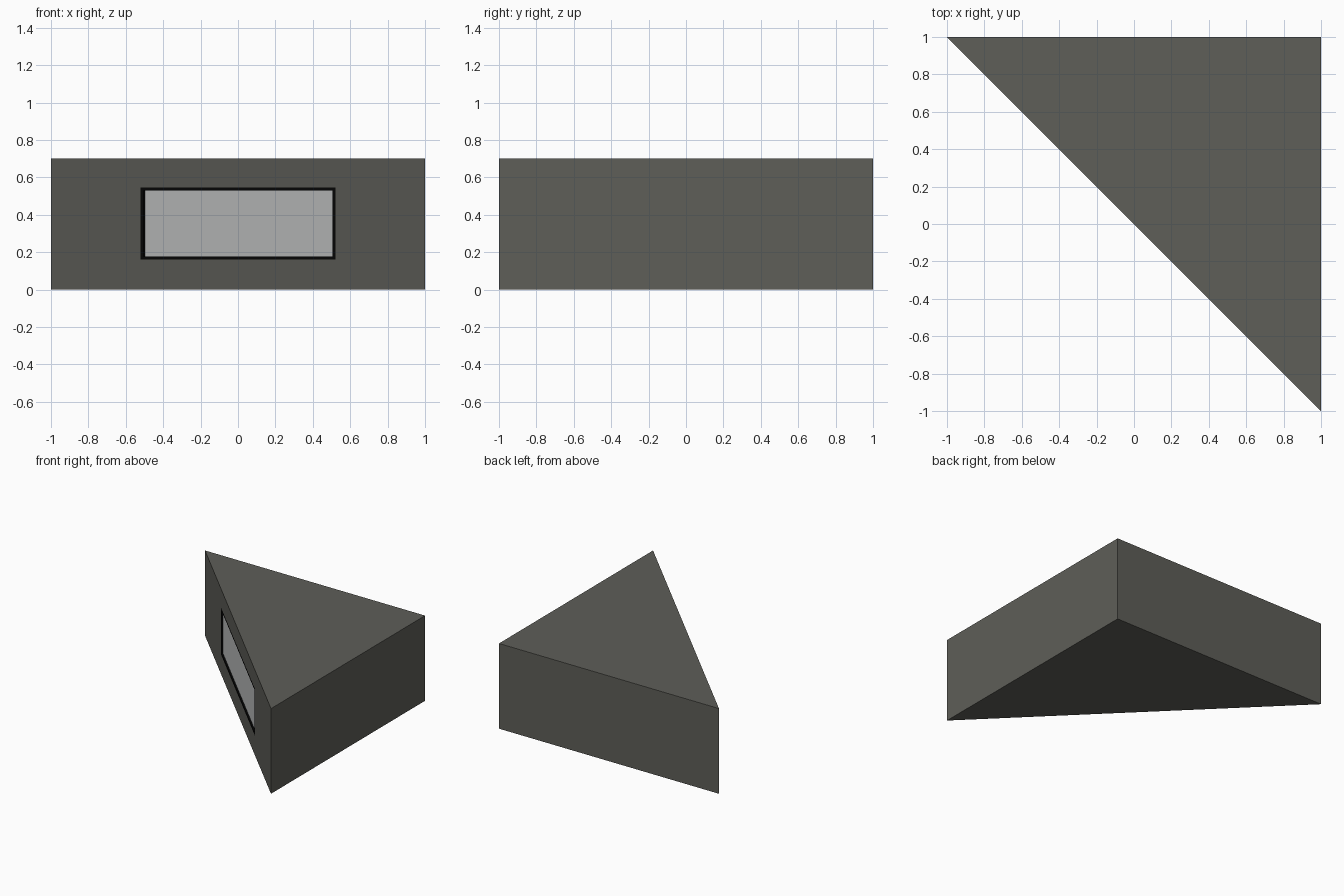
import bpy, bmesh

if "Cube" in bpy.data.objects:
    bpy.data.objects.remove(bpy.data.objects["Cube"])

H = 0.70        # body height
DEPTH = 0.012   # how far the panel sits behind the front


def material(name, r, g, b):
    m = bpy.data.materials.new(name)
    m.diffuse_color = (r, g, b, 1)
    m.use_nodes = True
    m.node_tree.nodes["Principled BSDF"].inputs["Base Color"].default_value = m.diffuse_color
    return m


BODY, FRAME, PANEL = 0, 1, 2
mats = [material("dark_olive_grey", 0.112, 0.112, 0.098),
        material("black", 0.002, 0.002, 0.002),
        material("light_grey", 0.52, 0.535, 0.53)]

bm = bmesh.new()


def ring(half, z0, z1, depth=0.0):
    """Rectangle on the diagonal front, sunk inwards by depth."""
    d = depth * 0.7071
    return [bm.verts.new((x + d, -x + d, z))
            for x, z in ((-half, z0), (half, z0), (half, z1), (-half, z1))]


def face(verts, mat):
    bm.faces.new(verts).material_index = mat


# Diagonal front: body surround, black frame, black recess walls, light panel
rings = [ring(1.0, 0, H), ring(0.52, 0.16, 0.546),
         ring(0.505, 0.177, 0.53), ring(0.505, 0.177, 0.53, DEPTH)]
for a, b, mat in zip(rings, rings[1:], (BODY, FRAME, FRAME)):
    for i in range(4):
        j = (i + 1) % 4
        face((a[i], a[j], b[j], b[i]), mat)
face(rings[-1], PANEL)

# Rest of the triangular block: back corner, two sides, top and bottom
bl, br, tr, tl = rings[0]
c0 = bm.verts.new((1, 1, 0))
c1 = bm.verts.new((1, 1, H))
face((br, c0, c1, tr), BODY)
face((c0, bl, tl, c1), BODY)
face((tl, tr, c1), BODY)
face((bl, c0, br), BODY)
bmesh.ops.recalc_face_normals(bm, faces=bm.faces)

mesh = bpy.data.meshes.new("corner_block")
bm.to_mesh(mesh)
bm.free()
for m in mats:
    mesh.materials.append(m)
obj = bpy.data.objects.new("corner_block", mesh)
bpy.context.collection.objects.link(obj)
